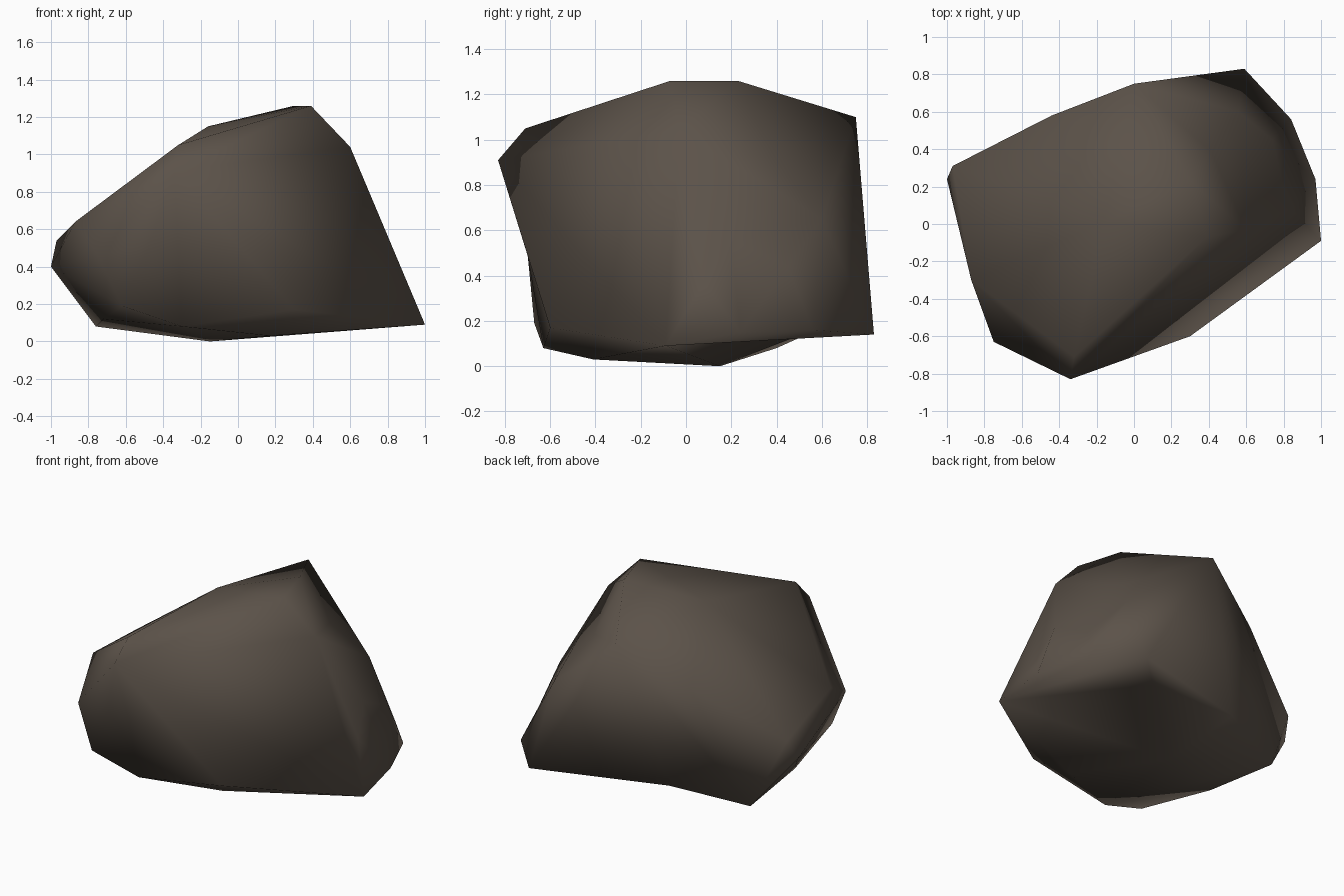
import bpy
import bmesh
from math import radians
from mathutils import Vector
from mathutils.geometry import intersect_point_line

default_cube = bpy.data.objects.get("Cube")
if default_cube:
    bpy.data.objects.remove(default_cube, do_unlink=True)


def make_material(name, colour):
    material = bpy.data.materials.new(name)
    material.use_nodes = True
    material.diffuse_color = colour
    shader = material.node_tree.nodes["Principled BSDF"]
    shader.inputs["Base Color"].default_value = colour
    shader.inputs["Roughness"].default_value = 0.9
    return material


# Corners of the boulder, grouped by the area they shape
crown = [(.39, -.07, 1.26), (.3, .23, 1.26), (-.16, .01, 1.15),
         (0, .75, 1.1), (-.32, -.71, 1.05), (.6, -.03, 1.04)]
front_shoulder = [(-.34, -.83, .91), (-.75, -.63, .46), (-.62, -.67, .19)]
narrow_end = [(-.87, -.3, .64), (-.97, .31, .54), (-1, .24, .4), (-.44, .58, .85)]
broad_end = [(.8, .2, .56), (.56, .6, .65), (.97, .24, .15), (.84, .56, .16)]
base = [(1, -.09, .09), (.59, .83, .14), (-.76, .4, .08), (.3, -.6, .17),
        (-.3, -.63, .08), (.17, -.41, .03), (-.15, .15, 0), (-.72, -.13, .12)]

# Shallow hollows: lower back and underside, front, broad end, beside the peak
hollows = [(-.29, .59, .165), (.33, .57, .163), (-.48, -.7, .5), (-.32, -.7, .49),
           (.74, .45, .44), (.84, .08, .37), (.41, .39, .92)]


def distance_to_edge(edge, point):
    start, end = (v.co for v in edge.verts)
    factor = intersect_point_line(point, start, end)[1]
    return (start.lerp(end, min(max(factor, 0), 1)) - point).length


def press_hollow(bm, target):
    """Split the edge nearest to the target and pull its middle there."""
    point = Vector(target)
    edge = min(bm.edges, key=lambda e: distance_to_edge(e, point))
    result = bmesh.ops.subdivide_edges(bm, edges=[edge], cuts=1)
    for item in result["geom_inner"]:
        if isinstance(item, bmesh.types.BMVert):
            item.co = point
    bmesh.ops.triangulate(bm, faces=bm.faces[:])


# Wrap the corners in one skin of flat facets
bm = bmesh.new()
for corner in crown + front_shoulder + narrow_end + broad_end + base:
    bm.verts.new(corner)
bmesh.ops.convex_hull(bm, input=bm.verts[:])
loose = [v for v in bm.verts if not v.link_faces]
bmesh.ops.delete(bm, geom=loose, context="VERTS")
for hollow in hollows:
    press_hollow(bm, hollow)
bmesh.ops.recalc_face_normals(bm, faces=bm.faces[:])

mesh = bpy.data.meshes.new("boulder")
bm.to_mesh(mesh)
bm.free()
mesh.materials.append(make_material("dark brown stone", (.106, .085, .067, 1)))

boulder = bpy.data.objects.new("boulder", mesh)
bpy.context.collection.objects.link(boulder)

# Soft, worn shading over the whole stone
bpy.ops.object.select_all(action="DESELECT")
boulder.select_set(True)
bpy.context.view_layer.objects.active = boulder
bpy.ops.object.shade_smooth_by_angle(angle=radians(110))
